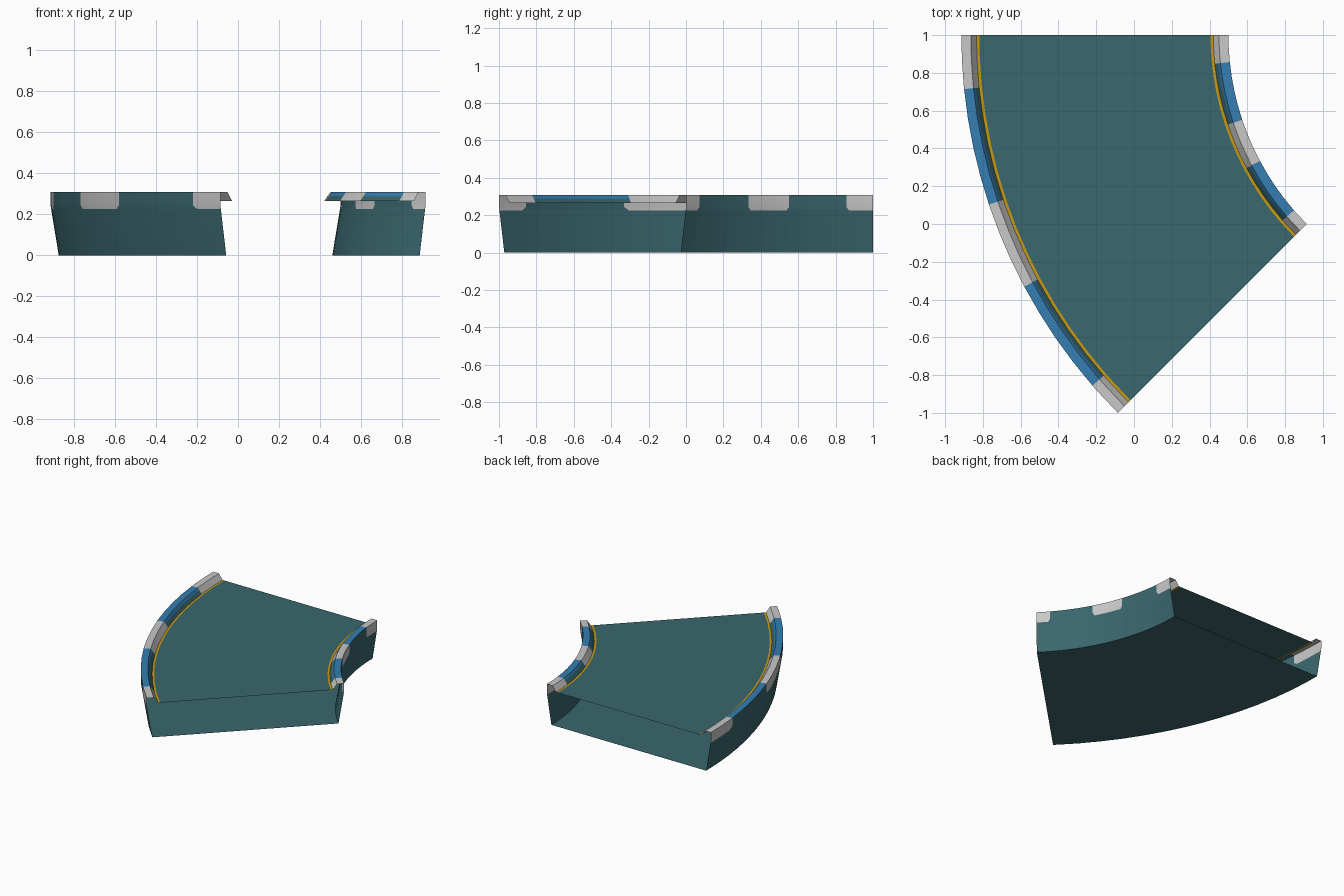
import bpy, bmesh, math

if "Cube" in bpy.data.objects:
    bpy.data.objects.remove(bpy.data.objects["Cube"])

def material(name, rgb):
    m = bpy.data.materials.new(name)
    m.diffuse_color = (*rgb, 1)
    m.use_nodes = True
    m.node_tree.nodes["Principled BSDF"].inputs["Base Color"].default_value = m.diffuse_color
    return m

MATS = [material("teal", (0.042, 0.135, 0.155)), material("blue", (0.035, 0.21, 0.44)),
        material("light grey", (0.58, 0.58, 0.58)), material("yellow", (0.58, 0.33, 0.006))]
TEAL, BLUE, GREY, YELLOW = range(4)

# Bend: 45 degree arc around one centre
CX, CY, R_OUT, R_IN = 1.914, 1.0, 2.828, 1.414
CLIPS = [(0, 5.8), (18.5, 28.1), (41, 45)]     # grey clip spans in degrees
CHAMFER = 0.6                                  # clip corner width in degrees

# Angle stations, with extra ones at the clip corners
keys = [0, 5.8 - CHAMFER, 5.8, 18.5, 18.5 + CHAMFER, 28.1 - CHAMFER, 28.1, 41, 41 + CHAMFER, 45]
angles = [0.0]
for a, b in zip(keys, keys[1:]):
    n = max(1, round((b - a) / 2.9))
    angles += [a + (b - a) * k / n for k in range(1, n + 1)]

# Side profiles as (inset from edge, height), listed from bottom/outside to road
WALL = [(0.04, 0), (0.003, 0.225), (0, 0.245), (0, 0.308)]
RAIL = [(0, 0.308), (0.05, 0.308), (0.062, 0.29), (0.08, 0.265)]
LINE = [(0.08, 0.265), (0.095, 0.265)]

def outer(p):
    return [(R_OUT - d, z) for d, z in p]

def inner(p):
    return [(R_IN + d, z) for d, z in reversed(p)]

def clip_at(a):
    return next((c for c in CLIPS if c[0] < a < c[1]), None)

def sweep(name, profile, kinds):
    """Sweep an open profile along the bend; kinds names the colour rule of each strip."""
    bm = bmesh.new()
    grid = []
    for a in angles:
        t = math.radians(a)
        grid.append([bm.verts.new((CX - r * math.cos(t), CY - r * math.sin(t), z)) for r, z in profile])
    for i in range(len(angles) - 1):
        mid = (angles[i] + angles[i + 1]) / 2
        clip = clip_at(mid)
        for j, kind in enumerate(kinds):
            quad = [grid[i][j], grid[i + 1][j], grid[i + 1][j + 1], grid[i][j + 1]]
            if kind == "corner" and clip:
                starts = clip[0] > 0 and mid < clip[0] + CHAMFER
                ends = clip[1] < 45 and mid > clip[1] - CHAMFER
                if starts or ends:
                    # cut the lower clip corner diagonally
                    side = (grid[i] if starts else grid[i + 1])[j:j + 2]
                    cut = min(side, key=lambda v: v.co.z)
                    k = quad.index(cut)
                    q = quad[k:] + quad[:k]
                    bm.faces.new((q[0], q[1], q[3])).material_index = TEAL
                    bm.faces.new((q[1], q[2], q[3])).material_index = GREY
                    continue
            f = bm.faces.new(quad)
            if kind in ("corner", "clip"):
                f.material_index = GREY if clip else TEAL
            elif kind == "stripe":
                f.material_index = GREY if clip else BLUE
            else:
                f.material_index = kind
    me = bpy.data.meshes.new(name)
    bm.to_mesh(me)
    bm.free()
    for m in MATS:
        me.materials.append(m)
    ob = bpy.data.objects.new(name, me)
    bpy.context.collection.objects.link(ob)
    bpy.ops.object.select_all(action='DESELECT')
    ob.select_set(True)
    bpy.context.view_layer.objects.active = ob
    bpy.ops.object.shade_smooth_by_angle(angle=math.radians(25))
    return ob

# Side walls, rails and edge lines on both sides
for label, place, order in (("outer", outer, 1), ("inner", inner, -1)):
    sweep(label + "_wall", place(WALL), [TEAL, "corner", "clip"][::order])
    sweep(label + "_rail", place(RAIL), ["stripe", "stripe", "clip"][::order])
    sweep(label + "_edge_line", place(LINE), [YELLOW])

# Road deck and underside; both ends of the bend stay open
sweep("road_deck", [(R_OUT - 0.095, 0.265), (R_IN + 0.095, 0.265)], [TEAL])
sweep("underside", [(R_IN + 0.04, 0), (R_OUT - 0.04, 0)], [TEAL])
